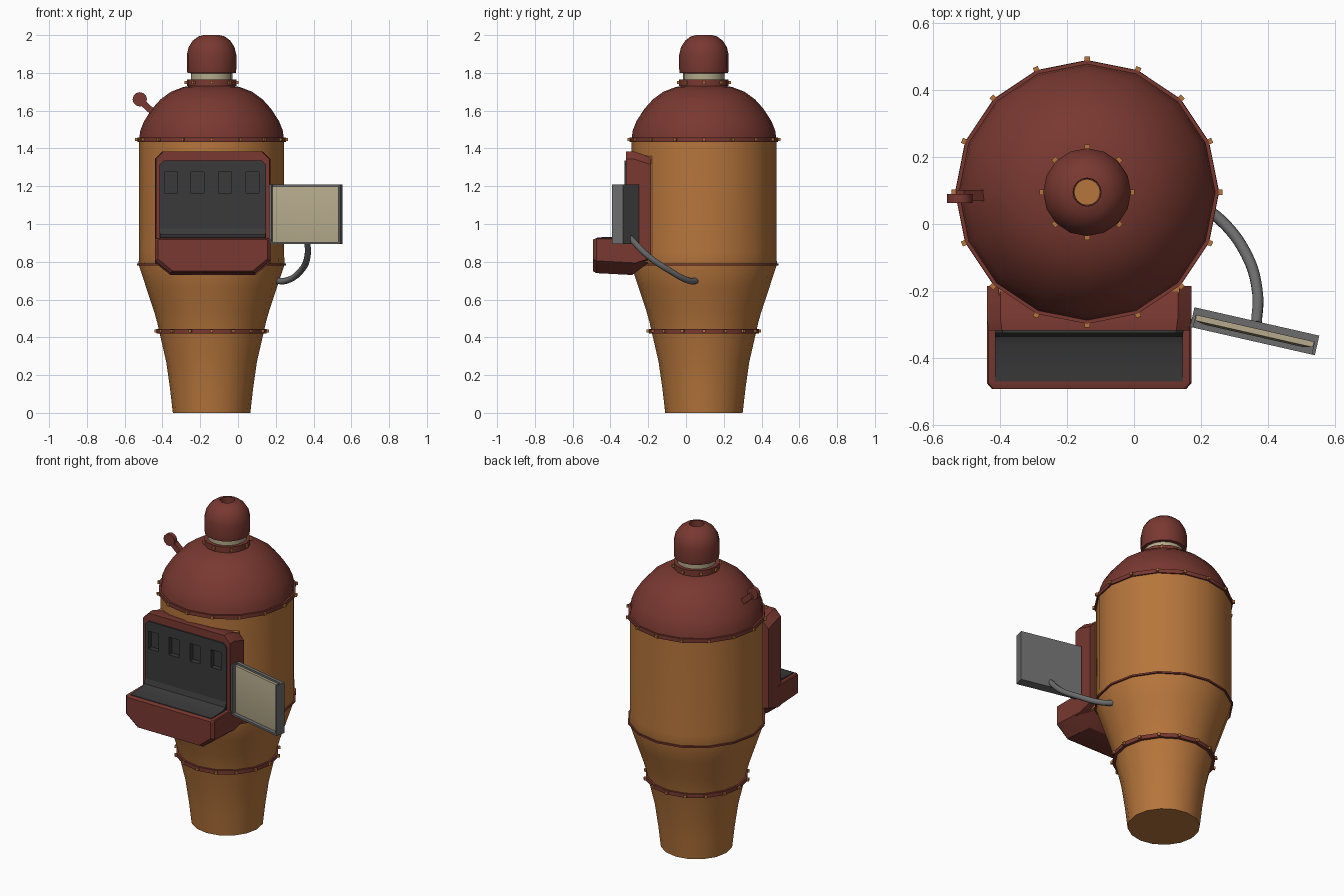
import bpy, bmesh, math
from mathutils import Vector, Matrix

cube = bpy.data.objects.get("Cube")
if cube:
    bpy.data.objects.remove(cube, do_unlink=True)

CX, CY = -0.14, 0.095      # axis of the boiler
PX = -0.134                # centre line of the console
SIDES = 16


def material(name, rgb):
    m = bpy.data.materials.new(name)
    m.use_nodes = True
    m.diffuse_color = (*rgb, 1)
    m.node_tree.nodes["Principled BSDF"].inputs["Base Color"].default_value = (*rgb, 1)
    return m


COPPER = material("copper orange", (0.47, 0.18, 0.045))
RED = material("rust red", (0.19, 0.04, 0.03))
DARK = material("charcoal", (0.042, 0.042, 0.042))
GREY = material("steel grey", (0.15, 0.15, 0.15))
CREAM = material("cream", (0.46, 0.40, 0.26))


def finish(name, bm, mat, angle=32):
    bmesh.ops.recalc_face_normals(bm, faces=bm.faces)
    mesh = bpy.data.meshes.new(name)
    bm.to_mesh(mesh)
    bm.free()
    obj = bpy.data.objects.new(name, mesh)
    bpy.context.collection.objects.link(obj)
    mesh.materials.append(mat)
    bpy.ops.object.select_all(action='DESELECT')
    obj.select_set(True)
    bpy.context.view_layer.objects.active = obj
    bpy.ops.object.shade_smooth_by_angle(angle=math.radians(angle))
    return obj


def loft(name, rings, mat, angle=32):
    """Skin equal-length rings of points and cap both ends."""
    bm = bmesh.new()
    loops = [[bm.verts.new(p) for p in ring] for ring in rings]
    for a, b in zip(loops, loops[1:]):
        for i in range(len(a)):
            j = (i + 1) % len(a)
            bm.faces.new((a[i], a[j], b[j], b[i]))
    bm.faces.new(loops[0])
    bm.faces.new(loops[-1])
    return finish(name, bm, mat, angle)


def lathe(name, profile, mat, angle=32):
    steps = [math.tau * i / SIDES for i in range(SIDES)]
    rings = [[(CX + r * math.cos(a), CY + r * math.sin(a), z) for a in steps]
             for r, z in profile]
    return loft(name, rings, mat, angle)


def boxes(name, items, mat, base=Matrix()):
    """Several boxes in one object; each item is (centre, size, turn about z)."""
    bm = bmesh.new()
    for centre, size, turn in items:
        m = Matrix.Translation(centre) @ Matrix.Rotation(turn, 4, 'Z') @ Matrix.Diagonal((*size, 1))
        bmesh.ops.create_cube(bm, size=1, matrix=base @ m)
    return finish(name, bm, mat)


def band(name, r, z, h, bolts):
    """Red hoop with a row of bolts round it."""
    lathe(name, [(r - 0.03, z - h), (r, z - h), (r, z + h), (r - 0.03, z + h)], RED)
    if bolts:
        items = []
        for i in range(bolts):
            a = math.tau * i / bolts
            items.append(((CX + r * math.cos(a), CY + r * math.sin(a), z),
                          (0.022, 0.016, 0.016), a))
        boxes(name + "_bolts", items, COPPER)


def plate(y, half, z0, z1, top=0.04, low=0.02, drop=0.0):
    """Upright outline with cut corners; drop slants the low ones."""
    return [(PX + x, y, z) for x, z in (
        (-half, z0 + low + drop), (-half + low * 4, z0 + low / 4), (half - low * 4, z0 + low / 4),
        (half, z0 + low + drop), (half, z1 - top), (half - top, z1), (-half + top, z1),
        (-half, z1 - top))]


def rod(name, path, radius, mat):
    curve = bpy.data.curves.new(name, 'CURVE')
    curve.dimensions = '3D'
    curve.bevel_depth, curve.bevel_resolution = radius, 2
    curve.use_fill_caps = True
    curve.resolution_u = 5
    s = curve.splines.new('BEZIER')
    s.bezier_points.add(len(path) - 1)
    for point, co in zip(s.bezier_points, path):
        point.co = co
        point.handle_left_type = point.handle_right_type = 'AUTO'
    obj = bpy.data.objects.new(name, curve)
    bpy.context.collection.objects.link(obj)
    curve.materials.append(mat)
    return obj


# Boiler body
lathe("lower_body", [(0.205, 0), (0.22, 0.13), (0.24, 0.27), (0.277, 0.43)], COPPER)
lathe("upper_body", [(0.277, 0.43), (0.288, 0.48), (0.305, 0.54), (0.345, 0.66),
                     (0.386, 0.785), (0.384, 0.85), (0.384, 1.44)], COPPER)
lathe("dome", [(0.385, 1.44), (0.377, 1.495), (0.357, 1.545), (0.315, 1.61), (0.27, 1.66),
               (0.215, 1.70), (0.15, 1.725), (0.09, 1.735)], RED)
band("lower_band", 0.292, 0.433, 0.012, SIDES)
band("middle_band", 0.394, 0.785, 0.005, 0)
band("upper_band", 0.393, 1.447, 0.012, SIDES)

# Chimney
band("neck_band", 0.131, 1.748, 0.018, 8)
lathe("neck", [(0.11, 1.72), (0.11, 1.81)], CREAM)
lathe("chimney_cap", [(0.10, 1.797), (0.128, 1.80), (0.131, 1.82), (0.131, 1.895), (0.122, 1.935),
                      (0.10, 1.97), (0.07, 1.993), (0.042, 2.0), (0.04, 1.90)], RED, 40)
lathe("chimney_core", [(0.039, 1.90), (0.039, 1.91)], COPPER)

# Lever on the dome
bm = bmesh.new()
bmesh.ops.create_cone(bm, cap_ends=True, segments=12, radius1=0.038, radius2=0.038, depth=0.026,
                      matrix=Matrix.Translation((-0.52, 0.076, 1.66)) @ Matrix.Rotation(math.pi / 2, 4, 'X'))
finish("lever_knob", bm, RED)
bm = bmesh.new()
bmesh.ops.create_cube(bm, size=1, matrix=Matrix.Translation((-0.47, 0.085, 1.61))
                      @ Matrix.Rotation(math.radians(42), 4, 'Y') @ Matrix.Diagonal((0.13, 0.034, 0.034, 1)))
finish("lever_arm", bm, RED)

# Console: framed back panel, shelf and dark faces
boxes("console_mount", [((PX, -0.22, 1.08), (0.54, 0.08, 0.56), 0)], COPPER)
loft("console_frame", [plate(-0.185, 0.305, 0.80, 1.355), plate(-0.28, 0.305, 0.77, 1.385),
                       plate(-0.317, 0.30, 0.77, 1.383), plate(-0.317, 0.27, 0.90, 1.33, 0.02),
                       plate(-0.25, 0.27, 0.90, 1.33, 0.02)], RED)
loft("console_shelf", [plate(-0.185, 0.305, 0.80, 0.925, 0.005, 0.02),
                       plate(-0.285, 0.305, 0.725, 0.925, 0.005, 0.02, 0.05),
                       plate(-0.475, 0.305, 0.735, 0.925, 0.005, 0.02, 0.05),
                       plate(-0.492, 0.29, 0.745, 0.918, 0.005, 0.02, 0.05)], RED)
cove = [(-0.47, 0.92), (-0.47, 0.929), (-0.36, 0.933), (-0.335, 0.945), (-0.325, 0.975), (-0.30, 0.975),
        (-0.30, 0.92)]
loft("shelf_tray", [[(PX + s * 0.28, y, z) for y, z in cove] for s in (-1, 1)], DARK)
panel = loft("control_panel", [plate(-0.255, 0.281, 0.91, 1.336, 0.022, 0.005),
                               plate(-0.325, 0.281, 0.91, 1.336, 0.022, 0.005)], DARK)

# Four slots cut in the control panel
cutter = boxes("slot_cutter", [((PX + x, -0.325, 1.22), (0.068, 0.06, 0.11), 0)
                               for x in (-0.221, -0.08, 0.065, 0.21)], DARK)
cutter.hide_render = True
cut = panel.modifiers.new("slots", 'BOOLEAN')
cut.operation, cut.object, cut.solver = 'DIFFERENCE', cutter, 'EXACT'
bpy.context.view_layer.update()
panel_eval = panel.evaluated_get(bpy.context.evaluated_depsgraph_get())
cut_mesh = bpy.data.meshes.new_from_object(panel_eval)
panel.modifiers.clear()
panel.data = cut_mesh
bpy.data.objects.remove(cutter, do_unlink=True)

# Side screen: steel tray holding a padded cream face
screen = Matrix.Translation((0.36, -0.32, 1.052)) @ Matrix.Rotation(math.radians(-12.8), 4, 'Z')
boxes("screen_case", [((0, 0.019, 0), (0.382, 0.022, 0.315), 0),
                      ((0, 0, -0.152), (0.382, 0.06, 0.011), 0),
                      ((-0.186, 0, 0), (0.01, 0.06, 0.315), 0),
                      ((0.186, 0, 0), (0.01, 0.06, 0.315), 0)], GREY, screen)
loft("screen_face", [[screen @ Vector((sx * w, y, sz * h)) for sx, sz in ((-1, -1), (1, -1), (1, 1), (-1, 1))]
                     for w, h, y in ((0.18, 0.146, 0.008), (0.18, 0.146, -0.008), (0.15, 0.12, -0.014))],
     CREAM)

# Feed pipe from the body to the screen
rod("feed_pipe", [(0.19, 0.06, 0.70), (0.255, 0.015, 0.70), (0.335, -0.09, 0.755),
                  (0.368, -0.2, 0.83), (0.365, -0.30, 0.93)], 0.017, GREY)
